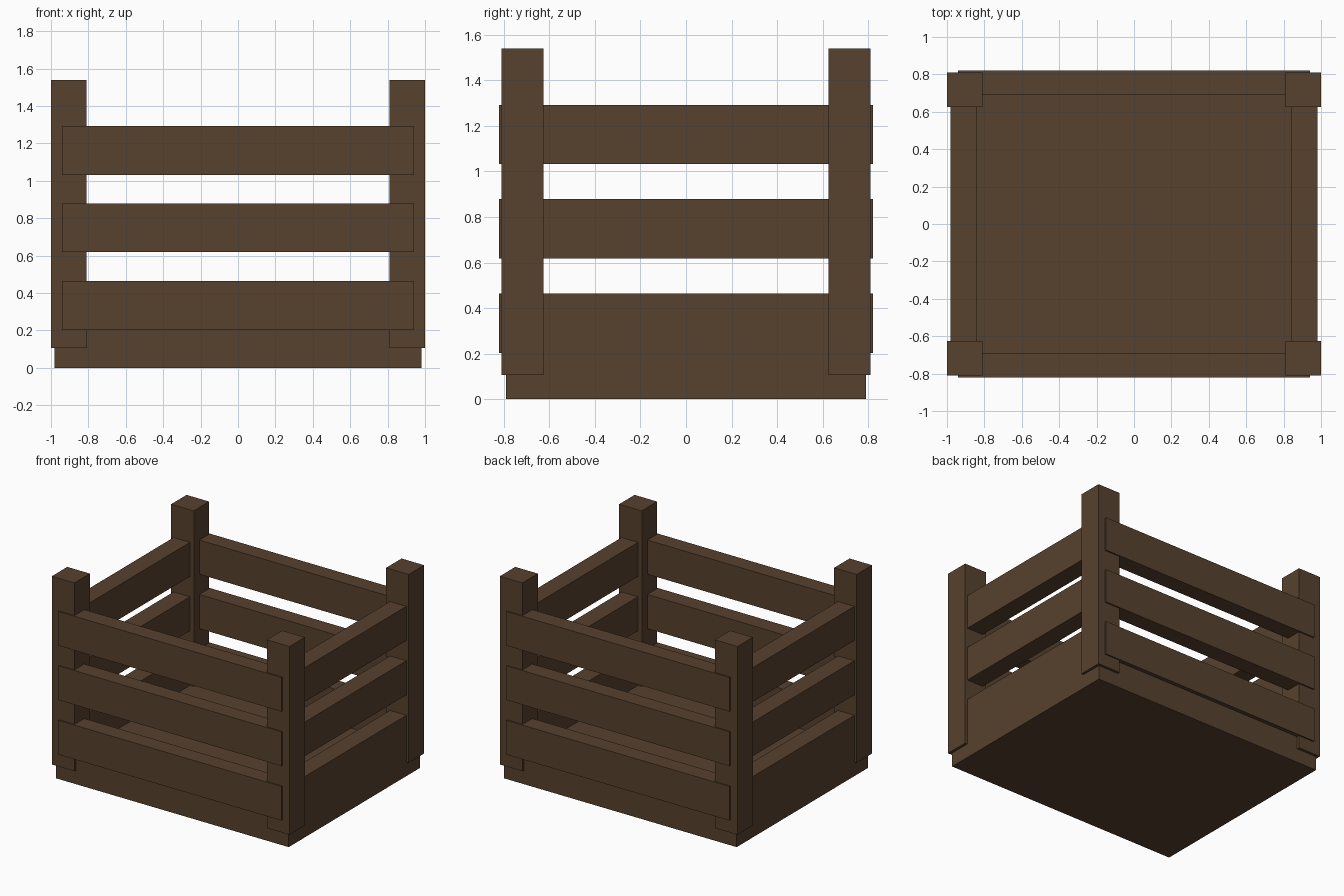
import bpy

if "Cube" in bpy.data.objects:
    bpy.data.objects.remove(bpy.data.objects["Cube"])

# Single dark wood colour
wood = bpy.data.materials.new("dark_wood")
wood.diffuse_color = (0.095, 0.054, 0.027, 1)
wood.use_nodes = True
wood.node_tree.nodes["Principled BSDF"].inputs["Base Color"].default_value = wood.diffuse_color


def box(name, x0, x1, y0, y1, z0, z1):
    bpy.ops.mesh.primitive_cube_add(
        size=1, location=((x0 + x1) / 2, (y0 + y1) / 2, (z0 + z1) / 2))
    o = bpy.context.object
    o.name = name
    o.scale = (x1 - x0, y1 - y0, z1 - z0)
    bpy.ops.object.transform_apply(location=False, rotation=False, scale=True)
    o.data.materials.append(wood)
    return o


# Solid floor block
box("floor", -0.98, 0.98, -0.79, 0.79, 0, 0.203)

# Corner posts
for sx, nx in ((-1, "left"), (1, "right")):
    for sy, ny in ((-1, "front"), (1, "back")):
        xs = sorted((sx * 0.81, sx * 1.0))
        ys = sorted((sy * 0.625, sy * 0.81))
        box(f"{ny}_{nx}_post", *xs, *ys, 0.107, 1.54)

# Three slats on each side
for i, z in enumerate((0.203, 0.618, 1.032), 1):
    for s, n in ((-1, "front"), (1, "back")):
        ys = sorted((s * 0.692, s * 0.82))
        box(f"{n}_slat_{i}", -0.94, 0.94, *ys, z, z + 0.26)
    for s, n in ((-1, "left"), (1, "right")):
        xs = sorted((s * 0.842, s * 0.98))
        box(f"{n}_slat_{i}", *xs, -0.75, 0.75, z, z + 0.26)
